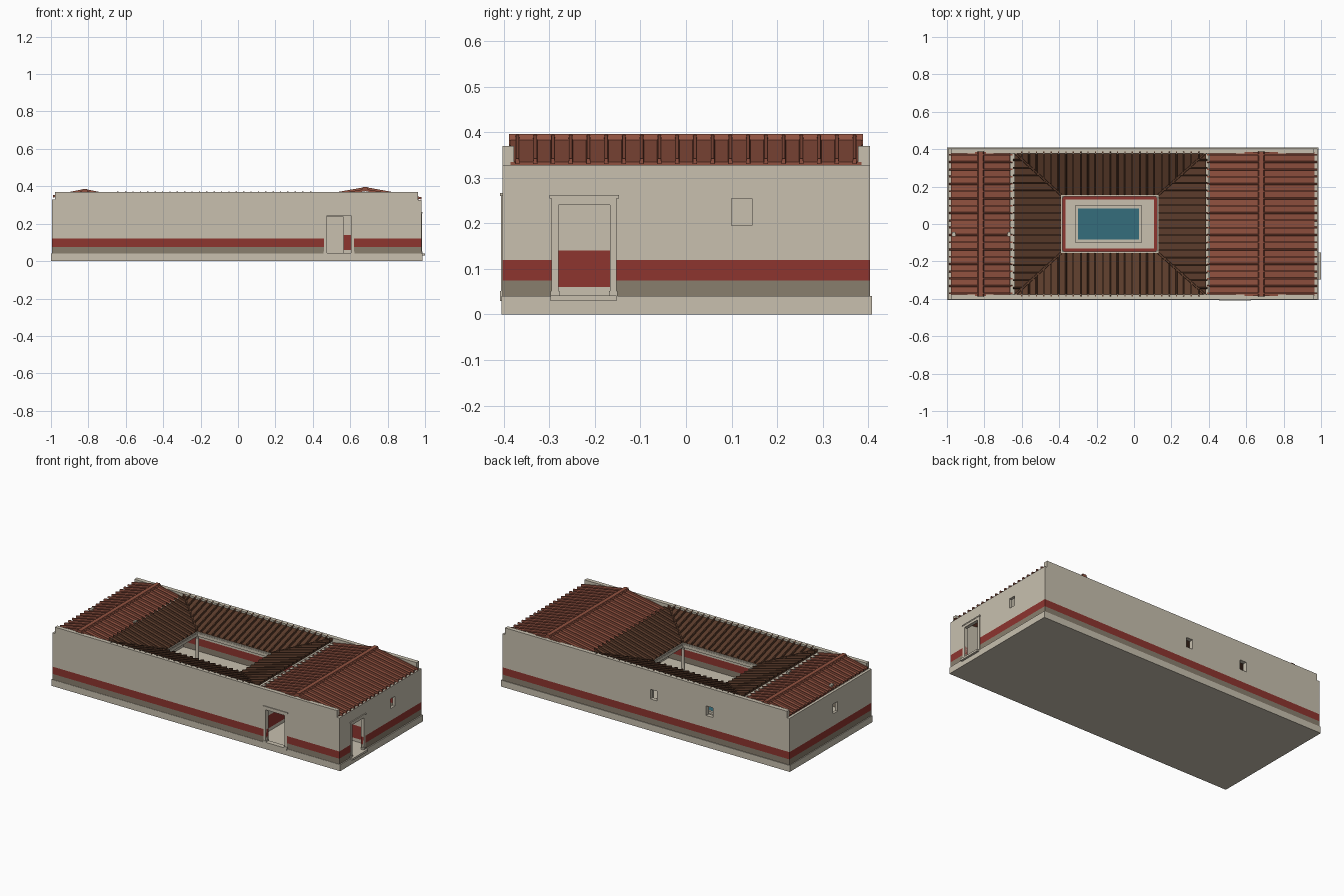
import bpy, bmesh
from mathutils import Vector

cube = bpy.data.objects.get("Cube")
if cube:
    bpy.data.objects.remove(cube, do_unlink=True)


def material(name, rgb):
    m = bpy.data.materials.new(name)
    m.use_nodes = True
    m.diffuse_color = (*rgb, 1)
    m.node_tree.nodes["Principled BSDF"].inputs["Base Color"].default_value = (*rgb, 1)
    return m


PLASTER = material("pale plaster", (0.58, 0.53, 0.43))
RED = material("dark red paint", (0.27, 0.035, 0.028))
GREY = material("grey brown paint", (0.25, 0.21, 0.155))
TILE = material("terracotta tile", (0.28, 0.082, 0.05))
BROWN = material("brown tile", (0.105, 0.045, 0.024))
WATER = material("pool water", (0.035, 0.155, 0.2))


def finish(name, bm, *mats):
    bmesh.ops.recalc_face_normals(bm, faces=bm.faces)
    me = bpy.data.meshes.new(name)
    bm.to_mesh(me)
    bm.free()
    ob = bpy.data.objects.new(name, me)
    bpy.context.collection.objects.link(ob)
    for m in mats:
        me.materials.append(m)
    return ob


def add_prism(bm, ring_a, ring_b):
    a = [bm.verts.new(p) for p in ring_a]
    b = [bm.verts.new(p) for p in ring_b]
    bm.faces.new(a)
    bm.faces.new(b[::-1])
    for i in range(len(a)):
        j = (i + 1) % len(a)
        bm.faces.new((a[i], b[i], b[j], a[j]))


def add_box(bm, x, y, z):
    ring = [(x[0], y[0]), (x[1], y[0]), (x[1], y[1]), (x[0], y[1])]
    add_prism(bm, [(*p, z[0]) for p in ring], [(*p, z[1]) for p in ring])


def boxes(name, mat, *specs):
    bm = bmesh.new()
    for s in specs:
        add_box(bm, *s)
    return finish(name, bm, mat)


def frame(name, mat, x, y, z, w):
    """Rectangular ring with outer limits x, y and width w."""
    inner = (y[0] + w, y[1] - w)
    return boxes(name, mat, (x, (y[0], inner[0]), z), (x, (inner[1], y[1]), z),
                 ((x[0], x[0] + w), inner, z), ((x[1] - w, x[1]), inner, z))


OUTER_BANDS = ((0.075, 2), (0.12, 1))
INNER_BANDS = ((0.06, 0), (0.14, 1))


def wall(name, axis, depth, span, top, openings=(), bands=OUTER_BANDS):
    """Banded wall running along axis; openings are (a0, a1, z0, z1)."""
    bottom = 0.04
    cut_a = sorted({*span, *(o[0] for o in openings), *(o[1] for o in openings)})
    cut_z = sorted({bottom, top, *(b[0] for b in bands),
                    *(o[2] for o in openings), *(o[3] for o in openings)})
    na, nz = len(cut_a) - 1, len(cut_z) - 1

    def solid(i, j):
        if not (0 <= i < na and 0 <= j < nz):
            return False
        a, z = (cut_a[i] + cut_a[i + 1]) / 2, (cut_z[j] + cut_z[j + 1]) / 2
        return not any(o[0] < a < o[1] and o[2] < z < o[3] for o in openings)

    bm = bmesh.new()

    def quad(pts, slot):
        vs = [bm.verts.new((a, d, z) if axis == "x" else (d, a, z)) for a, d, z in pts]
        bm.faces.new(vs).material_index = slot

    d0, d1 = depth
    for i in range(na):
        for j in range(nz):
            if not solid(i, j):
                continue
            a0, a1, z0, z1 = cut_a[i], cut_a[i + 1], cut_z[j], cut_z[j + 1]
            slot = next((s for limit, s in bands if z1 <= limit + 1e-6), 0)
            for d in depth:
                quad([(a0, d, z0), (a1, d, z0), (a1, d, z1), (a0, d, z1)], slot)
            for a, n in ((a0, i - 1), (a1, i + 1)):
                if not solid(n, j):
                    quad([(a, d0, z0), (a, d1, z0), (a, d1, z1), (a, d0, z1)], slot)
            for z, n in ((z0, j - 1), (z1, j + 1)):
                if not solid(i, n):
                    quad([(a0, d0, z), (a1, d0, z), (a1, d1, z), (a0, d1, z)], slot)
    bmesh.ops.remove_doubles(bm, verts=bm.verts, dist=1e-5)
    return finish(name, bm, PLASTER, RED, GREY)


# Plinth and outer walls
boxes("plinth", PLASTER, ((-1, 0.987), (-0.405, 0.408), (0, 0.04)))
WIN = (0.195, 0.255)
wall("front_wall", "x", (-0.403, -0.378), (-0.978, 0.963), 0.37,
     [(0.475, 0.605, 0.04, 0.25)])
wall("back_wall", "x", (0.378, 0.404), (-0.978, 0.963), 0.37,
     [(c - 0.023, c + 0.023, *WIN) for c in (-0.445, -0.06)])
wall("right_end_wall", "y", (-0.995, -0.978), (-0.403, 0.404), 0.33,
     [(-0.07, -0.024, *WIN)])
wall("left_end_wall", "y", (0.963, 0.98), (-0.403, 0.404), 0.328,
     [(-0.28, -0.167, 0.04, 0.24), (0.1, 0.145, *WIN)])

# Inner walls
wall("rear_room_wall", "y", (-0.66, -0.64), (-0.378, 0.378), 0.348,
     [(0.1, 0.2, 0.04, 0.235)], INNER_BANDS)
wall("entry_room_wall", "y", (0.385, 0.402), (-0.378, 0.378), 0.34,
     [(-0.07, 0.02, 0.04, 0.235)], INNER_BANDS)
wall("entry_partition", "x", (-0.1, -0.08), (0.402, 0.963), 0.32,
     [(0.475, 0.565, 0.04, 0.235)], INNER_BANDS)
wall("store_partition", "x", (0.03, 0.05), (0.402, 0.963), 0.32, (), ())
boxes("rafter_blocks", PLASTER, *[(x, (-0.066, -0.044), (0.3, 0.36))
                                  for x in ((-0.972, -0.955), (-0.675, -0.66))])


# Door surrounds: jambs, feet, lintel, cornice and step
def surround(name, a0, a1, top, place):
    w = 0.015
    parts = []
    for lo, hi in ((a0 - w, a0), (a1, a1 + w)):
        parts += [((lo, hi), 0.004, (0.04, top)),
                  ((lo - 0.002, hi + 0.002), 0.006, (0.04, 0.052))]
    parts += [((a0 - w, a1 + w), 0.004, (top, top + 0.015)),
              ((a0 - 0.02, a1 + 0.02), 0.006, (top + 0.015, top + 0.022))]
    boxes(name, PLASTER, *[place(a, out) + (z,) for a, out, z in parts])


surround("front_door_surround", 0.475, 0.605, 0.245, lambda a, o: (a, (-0.402 - o, -0.38)))
surround("side_door_surround", -0.28, -0.167, 0.24, lambda a, o: ((0.965, 0.98 + o), a))
boxes("side_door_step", PLASTER, ((0.98, 1), (-0.297, -0.152), (0.03, 0.042)))
boxes("front_door_step", PLASTER, ((0.46, 0.62), (-0.408, -0.378), (0.03, 0.044)))


# Tile ribs laid along a slope
def add_rib(bm, p, q, width=0.01, height=0.012):
    p, q = Vector(p), Vector(q)
    side = (q - p).cross(Vector((0, 0, 1))).normalized() * width / 2
    up = Vector((0, 0, height))
    ring = [-side, side, side * 0.7 + up, -side * 0.7 + up]
    add_prism(bm, [p + v for v in ring], [q + v for v in ring])


# Gabled tile roofs
def gable(name, x0, xr, x1, z_ridge, slope, over0, over1):
    z0, z1 = z_ridge - (xr - x0) * slope, z_ridge - (x1 - xr) * slope
    t = 0.012
    outline = [(x0, z0), (xr, z_ridge), (x1, z1), (x1, z1 - t), (xr, z_ridge - t), (x0, z0 - t)]
    bm = bmesh.new()
    add_prism(bm, [(x, -0.385, z) for x, z in outline], [(x, 0.385, z) for x, z in outline])
    finish(name + "_slab", bm, TILE)
    bm = bmesh.new()
    for i in range(20):
        y = -0.37 + i * 0.74 / 19
        for end, step in ((x0 - over0, -1), (x1 + over1, 1)):
            add_rib(bm, (end, y, z_ridge - abs(end - xr) * slope - 0.002), (xr, y, z_ridge - 0.002))
    add_rib(bm, (xr, -0.388, z_ridge - 0.004), (xr, 0.388, z_ridge - 0.004), 0.034, 0.014)
    finish(name + "_ribs", bm, TILE)


gable("entry_roof", 0.403, 0.68, 0.965, 0.386, 0.18, 0.012, 0.015)
gable("rear_roof", -0.978, -0.82, -0.662, 0.376, 0.2, 0.012, 0.012)

# Courtyard roof sloping inward to the opening
OX, OY = (-0.64, 0.385), (-0.382, 0.382)
IX, IY = (-0.39, 0.13), (-0.155, 0.155)
ZO, ZI = 0.36, 0.29


def corners(x, y, z):
    return [Vector(p) for p in ((x[0], y[0], z), (x[1], y[0], z), (x[1], y[1], z), (x[0], y[1], z))]


outer, inner = corners(OX, OY, ZO), corners(IX, IY, ZI)
drop = Vector((0, 0, -0.012))
slab, ribs = bmesh.new(), bmesh.new()
for i in range(4):
    j = (i + 1) % 4
    quad = [outer[i], outer[j], inner[j], inner[i]]
    add_prism(slab, quad, [p + drop for p in quad])
    # Each rib stops at the opening or at the hip
    along = outer[j] - outer[i]
    length = along.length
    u = along / length
    near, far = (inner[i] - outer[i]).dot(u), (inner[j] - outer[i]).dot(u)
    fall = inner[i] - outer[i] - u * near
    count = round(length / 0.04)
    for k in range(1, count):
        s = k * length / count
        f = min(1, s / near, (length - s) / (length - far))
        start = outer[i] + u * s
        add_rib(ribs, start - fall * 0.03, start + fall * f, 0.009, 0.011)
    add_rib(ribs, outer[i], inner[i], 0.012, 0.009)
finish("courtyard_roof_slab", slab, BROWN)
finish("courtyard_roof_ribs", ribs, BROWN)
frame("opening_beam", PLASTER, (-0.394, 0.134), (-0.159, 0.159), (0.262, 0.281), 0.012)
frame("opening_gutter", PLASTER, (-0.39, 0.13), (-0.155, 0.155), (0.278, 0.288), 0.006)

# Columns under the opening corners
bm = bmesh.new()
for x in (-0.388, 0.128):
    for y in (-0.153, 0.153):
        for r0, r1, z0, z1 in ((0.012, 0.009, 0.05, 0.255), (0.016, 0.013, 0.04, 0.052),
                               (0.01, 0.015, 0.25, 0.265)):
            g = bmesh.ops.create_cone(bm, cap_ends=True, segments=12, radius1=r0,
                                      radius2=r1, depth=z1 - z0)
            bmesh.ops.translate(bm, verts=g["verts"], vec=(x, y, (z0 + z1) / 2))
finish("courtyard_columns", bm, PLASTER)

# Courtyard floor border and pool
frame("floor_border", RED, (-0.386, 0.126), (-0.151, 0.151), (0.038, 0.044), 0.019)
frame("pool_rim", PLASTER, (-0.315, 0.042), (-0.1, 0.1), (0.038, 0.054), 0.016)
boxes("pool_water", WATER, ((-0.3, 0.027), (-0.085, 0.085), (0.038, 0.046)))
